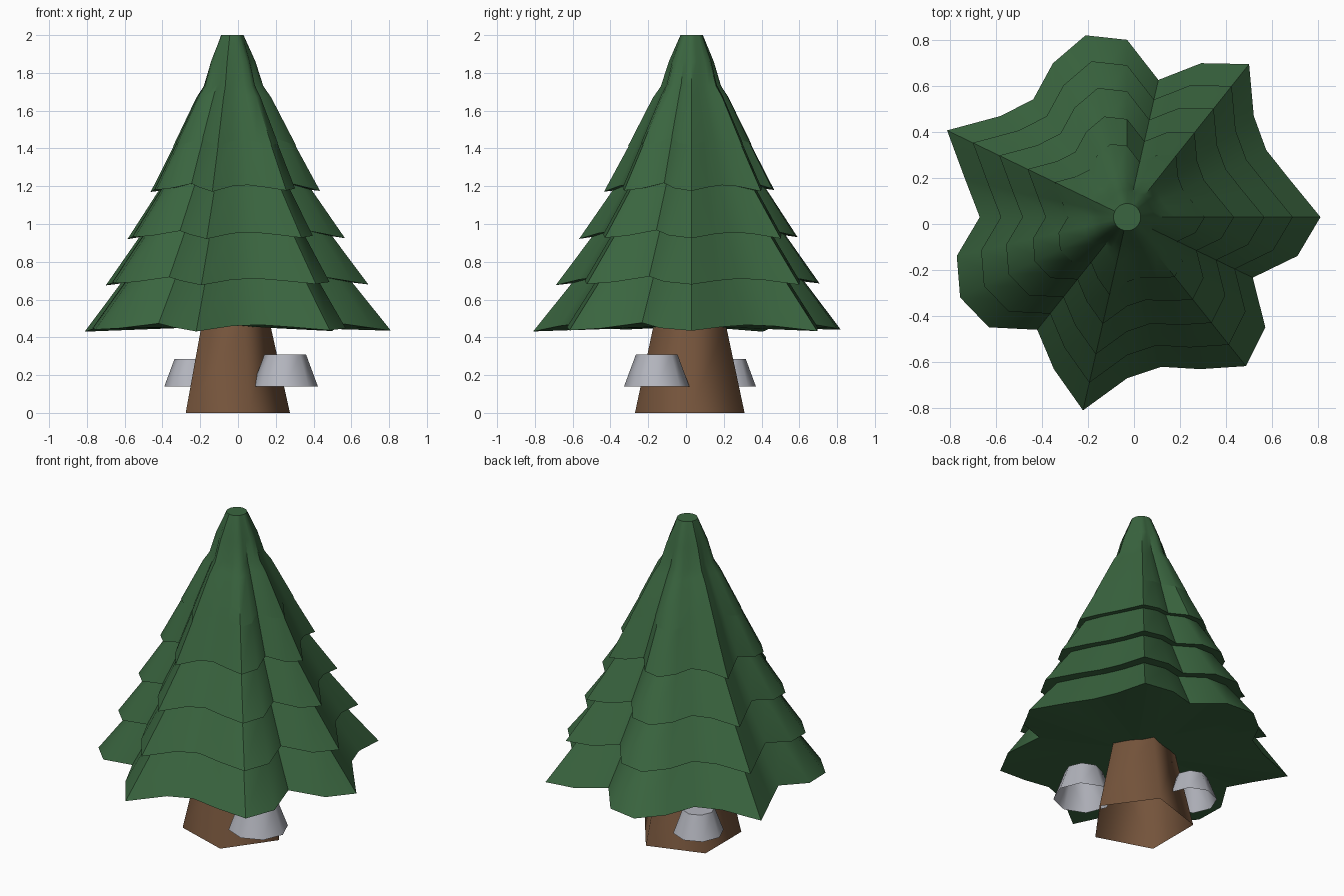
import bpy, bmesh
from math import pi, sin, cos, radians

cube = bpy.data.objects.get("Cube")
if cube:
    bpy.data.objects.remove(cube, do_unlink=True)


def material(name, rgb):
    mat = bpy.data.materials.new(name)
    mat.use_nodes = True
    mat.diffuse_color = (*rgb, 1)
    mat.node_tree.nodes["Principled BSDF"].inputs["Base Color"].default_value = (*rgb, 1)
    return mat


green = material("pine green", (0.042, 0.13, 0.05))
brown = material("bark brown", (0.18, 0.09, 0.045))
grey = material("pale grey", (0.45, 0.46, 0.51))


def loft(name, rings, mat, cap_bottom, angle):
    """Skin a stack of equal-length rings, closed on top."""
    bm = bmesh.new()
    loops = [[bm.verts.new(p) for p in ring] for ring in rings]
    n = len(loops[0])
    for low, high in zip(loops, loops[1:]):
        for i in range(n):
            j = (i + 1) % n
            bm.faces.new((low[i], low[j], high[j], high[i]))
    bm.faces.new(loops[-1])
    if cap_bottom is not None:
        hub = bm.verts.new(cap_bottom)
        for i in range(n):
            bm.faces.new((hub, loops[0][(i + 1) % n], loops[0][i]))
    mesh = bpy.data.meshes.new(name)
    bm.to_mesh(mesh)
    bm.free()
    mesh.materials.append(mat)
    obj = bpy.data.objects.new(name, mesh)
    bpy.context.collection.objects.link(obj)
    bpy.ops.object.select_all(action="DESELECT")
    obj.select_set(True)
    bpy.context.view_layer.objects.active = obj
    bpy.ops.object.shade_smooth_by_angle(angle=radians(angle))
    return obj


def circle(cx, cy, z, r, sides):
    return [(cx + r * cos(2 * pi * i / sides), cy + r * sin(2 * pi * i / sides), z)
            for i in range(sides)]


# Foliage: uneven seven-pointed outline, repeated as stepped tiers
CX, CY = -0.03, 0.03
outline = [.84, .726, .671, .704, .85, .742, .611, .77, .81, .742, .654, .704,
           .868, .72, .64, .759, .805, .768, .626, .733, .861, .70, .667, .733,
           .828, .768, .606, .759]


def star(z, scale, wave=0.18, roundness=0.0):
    ring = []
    for i, r in enumerate(outline):
        a = 2 * pi * i / len(outline)
        rad = scale * (r + (0.74 - r) * roundness)
        ring.append((CX + rad * cos(a), CY + rad * sin(a), z + wave * (0.84 - r)))
    return ring


# Each tier: height of its rim, rim scale, scale where the next tier covers it
tiers = [(0.435, 1.0, 0.756), (0.68, 0.857, 0.63),
         (0.925, 0.71, 0.50), (1.175, 0.553, 0.388)]
rings = []
for z, rim, inner in tiers:
    rings += [star(z, rim), star(z + 0.255, inner)]
rings += [star(1.415, 0.402), star(1.67, 0.245, 0.1), star(1.73, 0.2, 0.05, 0.2),
          star(1.86, 0.155, 0, 0.5), star(2.0, 0.08, 0, 1)]
loft("foliage", rings, green, (CX, CY, 0.46), 40)

# Trunk: tapered five-sided shell, open underneath
loft("trunk", [circle(-0.03, 0.02, 0, 0.305, 5), circle(-0.03, 0.02, 0.47, 0.2, 5)],
     brown, None, 75)


# Caps beside the trunk: open tapered shells
def side_cap(name, x, y, size, top):
    loft(name, [circle(x, y, 0.14, 0.173 * size, 8), circle(x, y, top, 0.11 * size, 8)],
         grey, None, 50)


side_cap("front_left_cap", 0.25, -0.155, 1.0, 0.31)
side_cap("back_right_cap", -0.243, 0.223, 0.85, 0.285)
